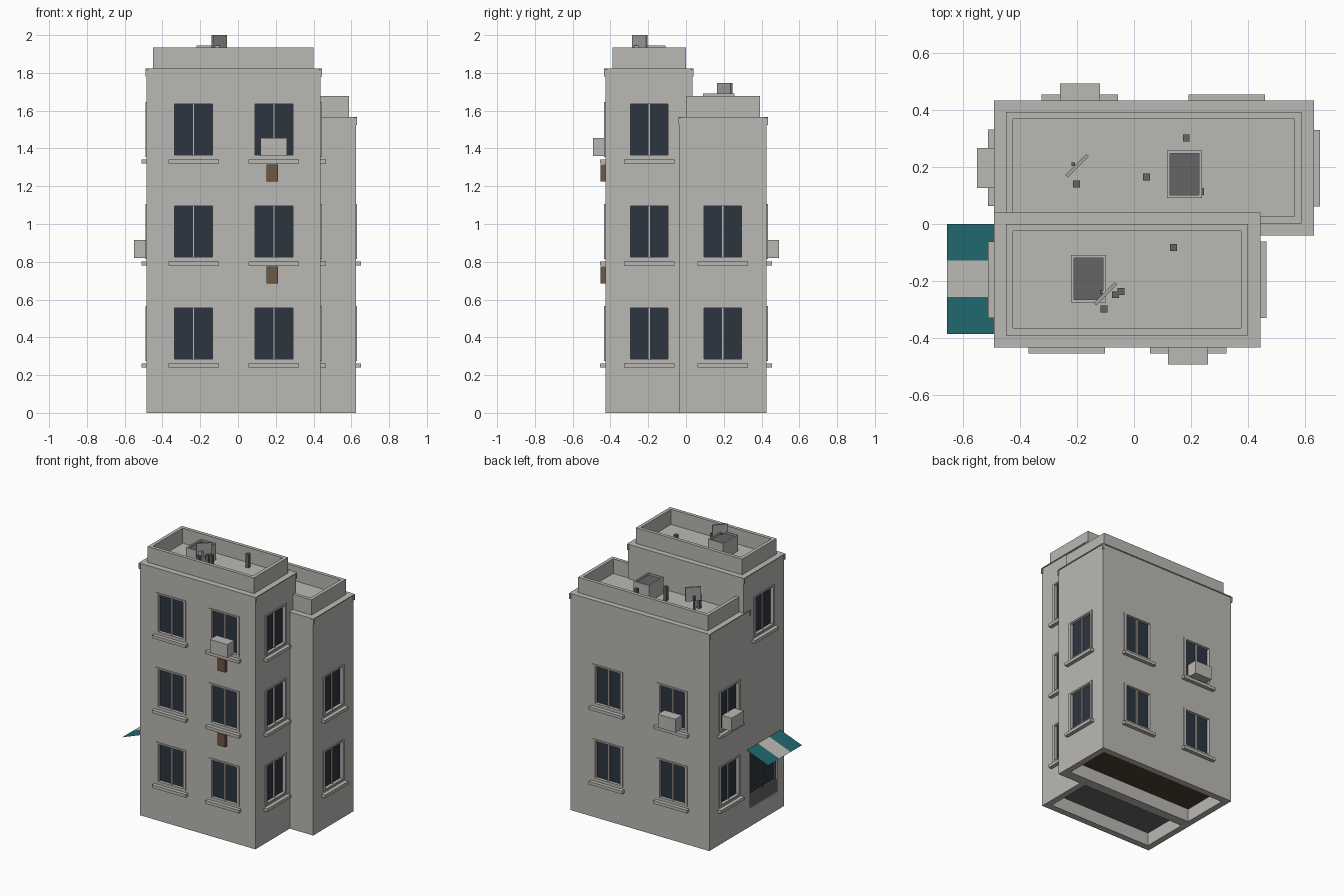
import bpy, bmesh
from math import radians
from mathutils import Matrix, Vector

cube = bpy.data.objects.get("Cube")
if cube:
    bpy.data.objects.remove(cube, do_unlink=True)


def material(name, r, g, b):
    m = bpy.data.materials.new(name)
    m.use_nodes = True
    m.diffuse_color = (r, g, b, 1)
    m.node_tree.nodes["Principled BSDF"].inputs["Base Color"].default_value = (r, g, b, 1)
    return m


PLASTER = material("plaster grey", 0.50, 0.485, 0.455)
GLASS = material("window glass", 0.026, 0.036, 0.052)
DARK = material("dark metal", 0.13, 0.13, 0.135)
METAL = material("panel grey", 0.37, 0.365, 0.35)
TEAL = material("awning teal", 0.015, 0.14, 0.155)
BROWN = material("rust brown", 0.16, 0.095, 0.055)
FLOOR = material("brown floor", 0.08, 0.05, 0.03)


def add_box(bm, lo, hi, index=0):
    """Axis-aligned box between two corners; returns its faces."""
    lo, hi = [Vector(map(f, lo, hi)) for f in (min, max)]
    m = Matrix.Translation((lo + hi) / 2) @ Matrix.Diagonal((*(hi - lo), 1))
    verts = bmesh.ops.create_cube(bm, size=1, matrix=m)["verts"]
    faces = {f for v in verts for f in v.link_faces}
    for f in faces:
        f.material_index = index
    return faces


def finish(name, bm, *mats):
    mesh = bpy.data.meshes.new(name)
    bm.to_mesh(mesh)
    bm.free()
    for m in mats:
        mesh.materials.append(m)
    obj = bpy.data.objects.new(name, mesh)
    bpy.context.collection.objects.link(obj)
    return obj


def boxes(name, items, *mats):
    """One object from (low corner, high corner, material index) boxes."""
    bm = bmesh.new()
    for lo, hi, i in items:
        add_box(bm, lo, hi, i)
    return finish(name, bm, *mats)


def tray(name, lo, hi, rim, depth, *mats):
    """Box whose top is inset and pushed down; the sunken face takes the last material."""
    bm = bmesh.new()
    top = max(add_box(bm, lo, hi), key=lambda f: f.calc_center_median().z)
    bmesh.ops.inset_region(bm, faces=[top], thickness=rim)
    floor = bmesh.ops.extrude_face_region(bm, geom=[top])["geom"]
    bmesh.ops.delete(bm, geom=[top], context='FACES')
    bmesh.ops.translate(bm, vec=(0, 0, -depth),
                        verts=[g for g in floor if isinstance(g, bmesh.types.BMVert)])
    for f in floor:
        if isinstance(f, bmesh.types.BMFace):
            f.material_index = len(mats) - 1
    bmesh.ops.recalc_face_normals(bm, faces=bm.faces)
    return finish(name, bm, *mats)


def on_wall(wall, u0, u1, d0, d1, z0, z1, index=0):
    """Box on a wall: u along it, d outward from it."""
    axis, pos, sign = wall
    a, b = pos + sign * d0, pos + sign * d1
    if axis == "x":
        return (a, u0, z0), (b, u1, z1), index
    return (u0, a, z0), (u1, b, z1), index


def window(name, wall, u, z):
    """Recessed pair of panes with surround and sill; returns the hole to cut."""
    w, o, top, base = 0.12, 0.1, z + 0.29, z
    parts = [on_wall(wall, u + s * w, u + s * o, -0.02, 0.006, base, top) for s in (-1, 1)]
    parts += [
        on_wall(wall, u - o, u + o, -0.02, 0.006, top - 0.011, top),
        on_wall(wall, u - o, u + o, -0.02, 0.006, base, base + 0.011),
        on_wall(wall, u - 0.006, u + 0.006, -0.02, -0.006, base + 0.011, top - 0.011),
        on_wall(wall, u - 0.134, u + 0.134, -0.005, 0.027, z - 0.036, z - 0.014),
        on_wall(wall, u - o, u + o, -0.024, -0.016, base + 0.011, top - 0.011, 1),
    ]
    boxes(name + "_window", parts, PLASTER, GLASS)
    return on_wall(wall, u - w + 0.004, u + w - 0.004, -0.022, 0.05, base + 0.004, top - 0.004)


def cut(obj, holes):
    cutter = boxes("cutter", holes)
    cutter.hide_render = True
    mod = obj.modifiers.new("openings", 'BOOLEAN')
    mod.operation, mod.solver, mod.object = 'DIFFERENCE', 'EXACT', cutter
    graph = bpy.context.evaluated_depsgraph_get()
    mesh = bpy.data.meshes.new_from_object(obj.evaluated_get(graph))
    obj.modifiers.clear()
    obj.data = mesh
    bpy.data.objects.remove(cutter, do_unlink=True)


ROWS = (0.275, 0.815, 1.355)


def block(name, x0, x1, y0, y1, top, roof, hollow, ceiling, windows, extra):
    """Tower block: walls, open base, windows, corner clips and parapet."""
    walls = boxes(name + "_walls", [((x0, y0, 0), (x1, y1, top), 0)], PLASTER)
    holes = [((x0 + 0.045, hollow[0], -0.1), (x1 - 0.045, hollow[1], 0.1), 0)] + extra
    for side, wall, us, rows in windows:
        for u in us:
            for n, z in enumerate(rows):
                holes.append(window(f"{name}_{side}_{n + 1}", wall, u, z))
    cut(walls, holes)
    boxes(name + "_base_ceiling", [((x0 + 0.04, hollow[0] - 0.005, 0.095),
                                    (x1 - 0.04, hollow[1] + 0.005, 0.102), 0)], ceiling)
    # Corner clips under the roof edge
    boxes(name + "_corner_clips", [((x - 0.006, y - 0.006, top - 0.04), (x + 0.006, y + 0.006, top), 0)
                                   for x in (x0, x1) for y in (y0, y1)], PLASTER)
    # Roof edge with clipped corners
    bm = bmesh.new()
    add_box(bm, (x0 - 0.006, y0 - 0.006, top - 0.004), (x1 + 0.006, y1 + 0.006, top + 0.002))
    upright = [e for e in bm.edges if abs(e.verts[0].co.z - e.verts[1].co.z) > 0.001]
    bmesh.ops.bevel(bm, geom=upright, offset=0.014, segments=1, affect='EDGES')
    finish(name + "_roof_edge", bm, PLASTER)
    tray(name + "_parapet", (x0 + 0.036, y0 + 0.037, top), (x1 - 0.038, y1 - 0.035, roof),
         0.035, roof - top - 0.006, PLASTER)


FRONT, BACK = ("y", -0.427, -1), ("y", 0.427, 1)
SIDE, FRONT_LEFT, BACK_LEFT = ("x", -0.485, -1), ("x", 0.438, 1), ("x", 0.625, 1)

shop_hole = on_wall(SIDE, -0.35, -0.035, -0.03, 0.05, 0.13, 0.55)
block("front_block", -0.485, 0.438, -0.427, 0.035, 1.82, 1.935, (-0.38, -0.035), DARK,
      [("front", FRONT, (-0.235, 0.19), ROWS), ("left", FRONT_LEFT, (-0.195,), ROWS),
       ("right", SIDE, (-0.195,), ROWS[2:])], [shop_hole])
block("back_block", -0.485, 0.625, -0.035, 0.427, 1.565, 1.677, (0.035, 0.38), FLOOR,
      [("back", BACK, (-0.19, 0.325), ROWS[:2]), ("left", BACK_LEFT, (0.195,), ROWS[:2]),
       ("right", SIDE, (0.197,), ROWS[:2])], [])

# Shop front: glazing, bars and plinth
boxes("shop_front",
      [on_wall(SIDE, -0.35, -0.035, -0.035, -0.022, 0.22, 0.55, 0),
       on_wall(SIDE, -0.35, -0.035, -0.035, -0.008, 0.13, 0.22, 1)]
      + [on_wall(SIDE, u - 0.006, u + 0.006, -0.03, -0.012, 0.22, 0.55, 1)
         for u in (-0.344, -0.193, -0.041)], GLASS, DARK)

# Striped awning sheet
bm = bmesh.new()
lines = [[bm.verts.new((x, -0.385 + 0.1283 * i, z)) for x, z in ((-0.485, 0.565), (-0.656, 0.5))]
         for i in range(4)]
for i, (a, b) in enumerate(zip(lines, lines[1:])):
    bm.faces.new((a[0], b[0], b[1], a[1])).material_index = i % 2
bmesh.ops.recalc_face_normals(bm, faces=bm.faces)
finish("awning", bm, TEAL, PLASTER)

# Air conditioners on sills
for name, wall, u, z in (("front", FRONT, 0.19, 1.36), ("back", BACK, -0.19, 0.82),
                         ("right", SIDE, 0.197, 0.82)):
    boxes(name + "_air_conditioner",
          [on_wall(wall, u - 0.07, u + 0.07, -0.01, 0.066, z, z + 0.096)], PLASTER)

# Brown boxes below the front sills
for z in (0.685, 1.225):
    boxes("wall_box", [on_wall(FRONT, 0.152, 0.212, -0.005, 0.025, z, z + 0.09)], BROWN)


def rooftop(name, base, hatch, panel, pipes):
    """Hatch, upright angled panel on a pole and short pipes."""
    x, y = hatch
    tray(name + "_hatch", (x - 0.061, y - 0.083, base), (x + 0.061, y + 0.083, base + 0.125),
         0.014, 0.012, PLASTER, DARK)
    sheet = boxes(name + "_panel", [((-0.052, -0.006, 0.08), (0.052, 0.006, 0.18), 0)], METAL)
    sheet.location = (*panel, base)
    sheet.rotation_euler.z = radians(45)
    px, py = panel[0] - 0.013, panel[1] + 0.006
    boxes(name + "_panel_pole", [((px - 0.006, py - 0.006, base), (px + 0.006, py + 0.006, base + 0.12), 0)], DARK)
    boxes(name + "_pipes", [((u - 0.012, v - 0.012, base), (u + 0.012, v + 0.012, base + 0.105), 0)
                            for u, v in pipes], DARK)


rooftop("front_roof", 1.82, (-0.16, -0.192), (-0.1, -0.245),
        ((-0.065, -0.248), (-0.046, -0.236), (-0.105, -0.298), (0.138, -0.082)))
rooftop("back_roof", 1.566, (0.177, 0.174), (-0.2, 0.204),
        ((-0.202, 0.14), (0.044, 0.165), (0.183, 0.302), (0.233, 0.114)))
